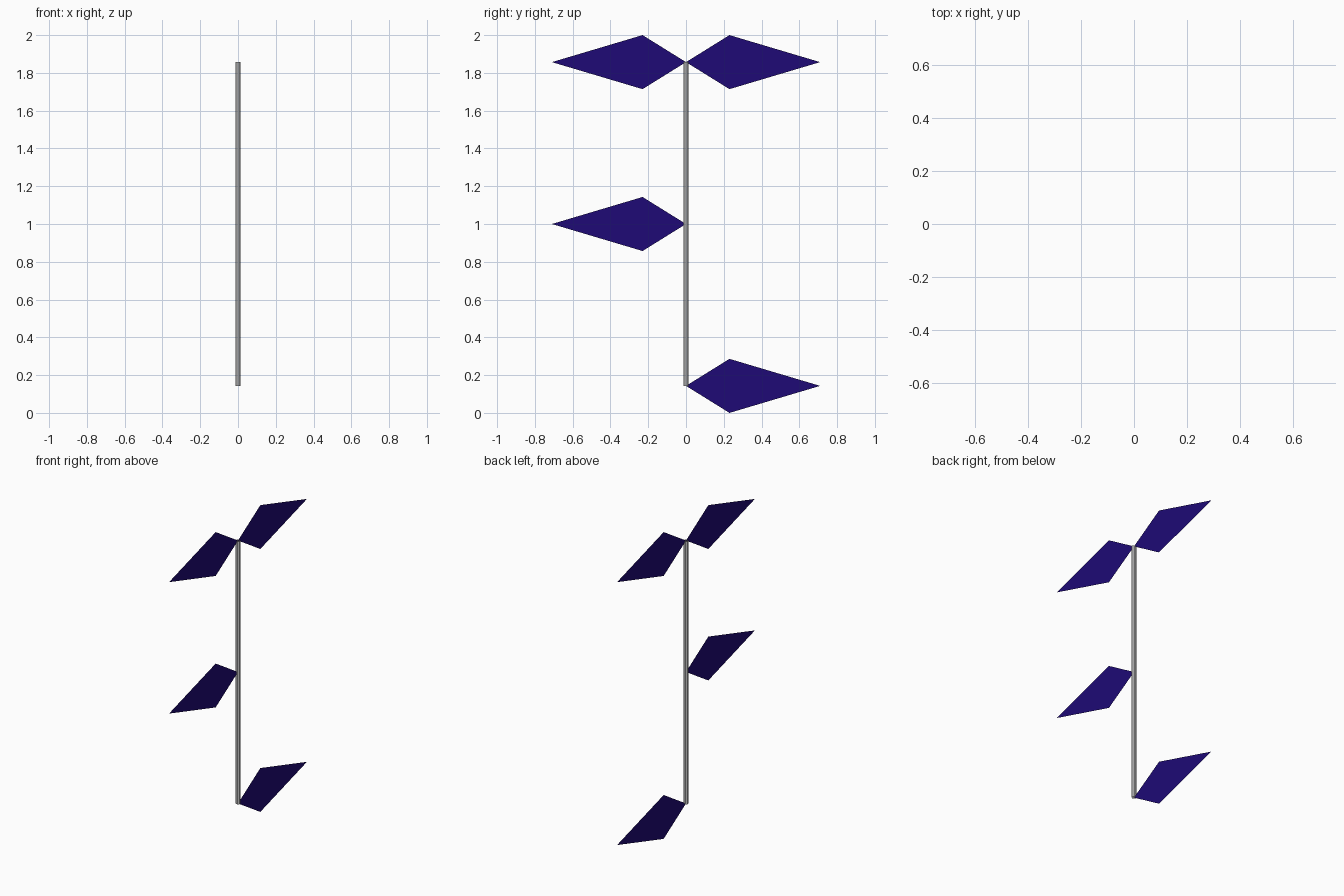
import bpy, math

if "Cube" in bpy.data.objects:
    bpy.data.objects.remove(bpy.data.objects["Cube"])

R = 0.014
LOW, MID, TOP = 0.143, 1.0, 1.857

# stem: thin open tube
bpy.ops.mesh.primitive_cylinder_add(vertices=8, radius=R, depth=TOP - LOW,
                                    end_fill_type='NOTHING',
                                    location=(0, 0, (LOW + TOP) / 2),
                                    rotation=(0, 0, math.pi / 8))
bpy.context.object.name = "stem"

# leaf colour
violet = bpy.data.materials.new("leaf_violet")
violet.diffuse_color = (0.013, 0.003, 0.18, 1)
violet.use_nodes = True
violet.node_tree.nodes["Principled BSDF"].inputs["Base Color"].default_value = violet.diffuse_color


def leaf(name, side, z):
    """Flat kite-shaped leaf in the x = 0 plane, pointing to +y or -y."""
    kite = [(0, 0), (0.23, -0.143), (0.71, 0), (0.23, 0.143)]
    mesh = bpy.data.meshes.new(name)
    mesh.from_pydata([(0, side * y, z + h) for y, h in kite], [], [(0, 1, 2, 3)])
    mesh.materials.append(violet)
    bpy.context.collection.objects.link(bpy.data.objects.new(name, mesh))


# leaves: a pair at the tip, one halfway, one at the foot
leaf("leaf_top_right", 1, TOP)
leaf("leaf_top_left", -1, TOP)
leaf("leaf_middle", -1, MID)
leaf("leaf_foot", 1, LOW)
